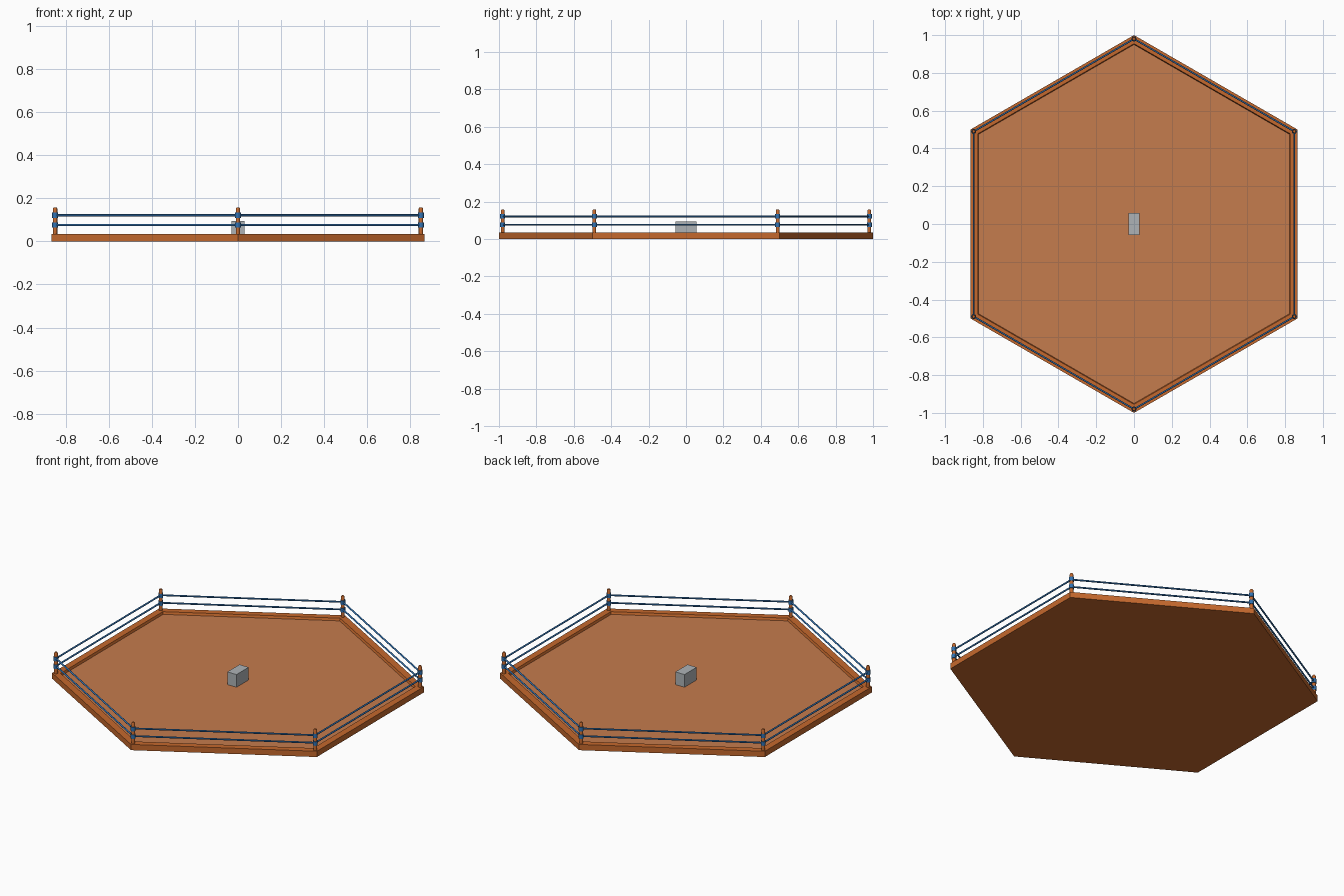
import bpy, bmesh, math
from mathutils import Vector

if "Cube" in bpy.data.objects:
    bpy.data.objects.remove(bpy.data.objects["Cube"])


def material(name, rgb):
    m = bpy.data.materials.new(name)
    m.diffuse_color = (*rgb, 1)
    m.use_nodes = True
    m.node_tree.nodes["Principled BSDF"].inputs["Base Color"].default_value = m.diffuse_color
    return m


ORANGE = material("orange", (0.56, 0.14, 0.026))
FLOOR = material("pale_orange", (0.56, 0.2, 0.075))
BLUE = material("blue", (0.03, 0.17, 0.45))
GREY = material("grey", (0.42, 0.45, 0.47))


def make(name, bm, mat, smooth=False):
    bmesh.ops.recalc_face_normals(bm, faces=bm.faces)
    me = bpy.data.meshes.new(name)
    bm.to_mesh(me)
    bm.free()
    me.materials.append(mat)
    ob = bpy.data.objects.new(name, me)
    bpy.context.collection.objects.link(ob)
    if smooth:
        bpy.ops.object.select_all(action='DESELECT')
        ob.select_set(True)
        bpy.context.view_layer.objects.active = ob
        bpy.ops.object.shade_smooth_by_angle(angle=math.radians(40))
    return ob


def corner(i, r, z):
    a = math.radians(90 + 60 * i)
    return Vector((r * math.cos(a), r * math.sin(a), z))


def lathe(name, profile, base, sides, mat):
    """Closed turned part from (radius, z) rings."""
    bm = bmesh.new()
    rings = [[bm.verts.new((base.x + r * math.cos(2 * math.pi * k / sides),
                            base.y + r * math.sin(2 * math.pi * k / sides), z))
              for k in range(sides)] for r, z in profile]
    for a, b in zip(rings, rings[1:]):
        for k in range(sides):
            n = (k + 1) % sides
            bm.faces.new((a[k], a[n], b[n], b[k]))
    bm.faces.new(rings[0])
    bm.faces.new(rings[-1])
    return make(name, bm, mat, True)


# Hexagonal tray: underside, outer wall, rim and sunken floor
bm = bmesh.new()
rings = [[bm.verts.new(corner(i, r, z)) for i in range(6)]
         for r, z in ((1, 0), (1, 0.034), (0.955, 0.034), (0.95, 0.02))]
bm.faces.new(rings[0])
for a, b in zip(rings, rings[1:]):
    for i in range(6):
        n = (i + 1) % 6
        bm.faces.new((a[i], a[n], b[n], b[i]))
floor = bm.faces.new(rings[-1])
floor.material_index = 1
platform = make("hexagon_platform", bm, ORANGE)
platform.data.materials.append(FLOOR)

# Grey block in the middle of the floor
bm = bmesh.new()
bmesh.ops.create_cube(bm, size=1)
for v in bm.verts:
    v.co = (v.co.x * 0.06, v.co.y * 0.114, 0.0575 + v.co.z * 0.075)
make("centre_block", bm, GREY)

# Corner posts, rope collars and two levels of rope
ROPE_Z = (0.076, 0.121)
for i in range(6):
    p = corner(i, 0.98, 0)
    lathe(f"post_{i}", [(0.01, 0.03), (0.01, 0.152), (0.007, 0.158)], p, 16, ORANGE)
    for j, z in enumerate(ROPE_Z):
        lathe(f"collar_{i}_{j}", [(0.0135, z - 0.012), (0.0135, z + 0.012)], p, 16, BLUE)
        a, b = corner(i, 0.98, z), corner(i + 1, 0.98, z)
        bm = bmesh.new()
        bmesh.ops.create_cone(bm, cap_ends=True, segments=10, radius1=0.0048,
                              radius2=0.0048, depth=(b - a).length)
        rope = make(f"rope_{i}_{j}", bm, BLUE, True)
        rope.location = (a + b) / 2
        rope.rotation_euler = (b - a).to_track_quat('Z', 'Y').to_euler()
